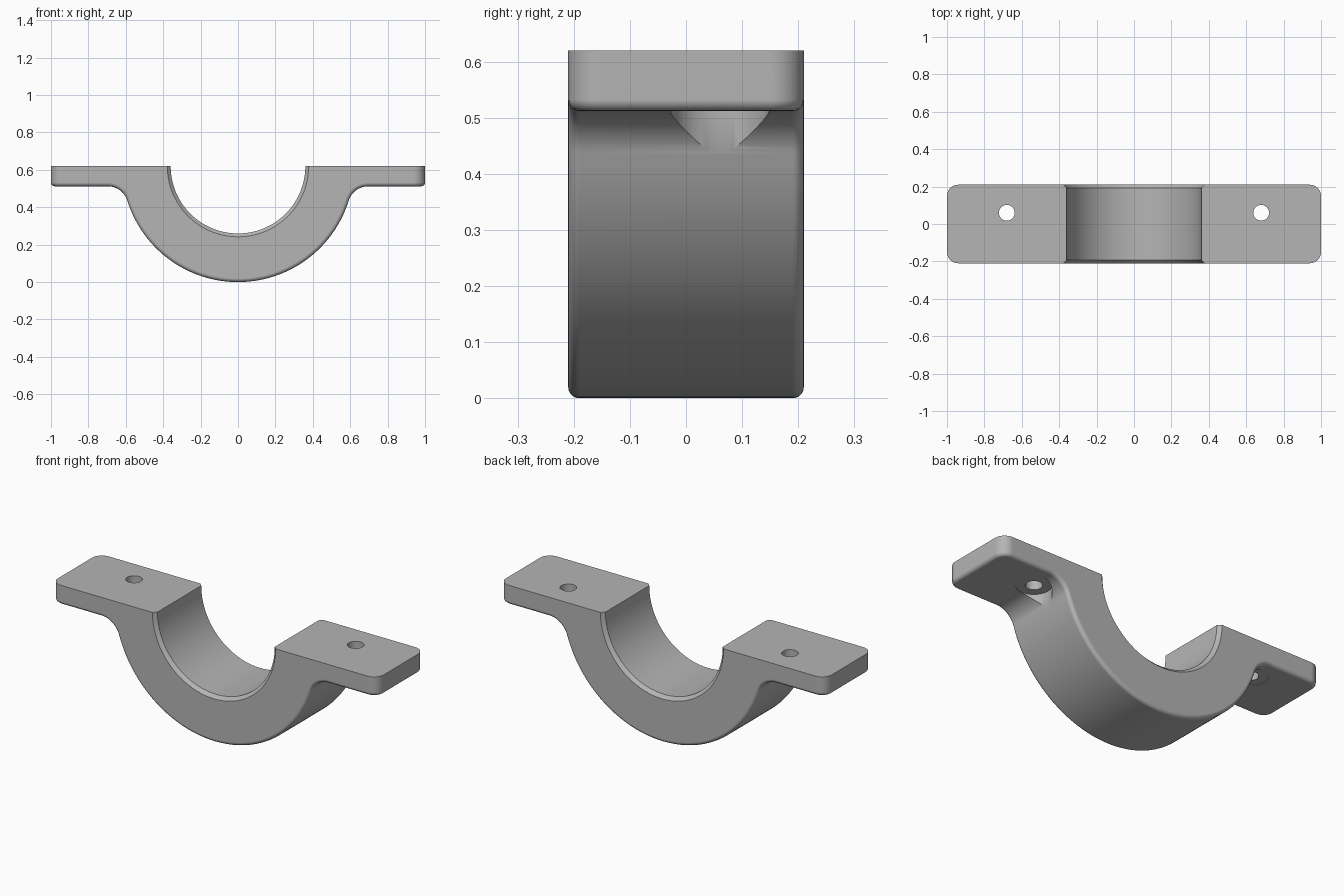
import bpy, bmesh
from math import pi, sin, cos, sqrt, atan2

if "Cube" in bpy.data.objects:
    bpy.data.objects.remove(bpy.data.objects["Cube"])

TOP, HALF_W = 0.62, 0.21          # split plane height, half width
OUTER, BORE = 0.62, 0.36          # saddle radii around (0, TOP)
UNDER, FILLET = 0.512, 0.11       # flange underside, blend radius
BOLT_X, BOLT_Y = 0.68, 0.06

metal = bpy.data.materials.new("grey metal")
metal.use_nodes = True
grey = (0.46, 0.46, 0.46, 1)
metal.diffuse_color = grey
metal.node_tree.nodes["Principled BSDF"].inputs["Base Color"].default_value = grey


def make_object(name, bm):
    bmesh.ops.recalc_face_normals(bm, faces=bm.faces)
    mesh = bpy.data.meshes.new(name)
    bm.to_mesh(mesh)
    bm.free()
    mesh.materials.append(metal)
    obj = bpy.data.objects.new(name, mesh)
    bpy.context.collection.objects.link(obj)
    return obj


def arc(cx, cz, r, start, end, steps):
    angles = [start + (end - start) * i / steps for i in range(steps + 1)]
    return [(cx + r * cos(a), cz + r * sin(a)) for a in angles]


def lathe(name, profile, axis, place, segments=96):
    """Closed turned solid from (radius, height) pairs along y or z."""
    bm = bmesh.new()
    rings = []
    for r, h in profile:
        ring = []
        for i in range(segments):
            a = 2 * pi * i / segments
            u, v = r * cos(a), r * sin(a)
            offset = (u, h, v) if axis == "y" else (u, v, h)
            ring.append(bm.verts.new([p + o for p, o in zip(place, offset)]))
        rings.append(ring)
    for low, high in zip(rings, rings[1:]):
        for i in range(segments):
            j = (i + 1) % segments
            bm.faces.new((low[i], low[j], high[j], high[i]))
    bm.faces.new(rings[0])
    bm.faces.new(rings[-1])
    return make_object(name, bm)


# Saddle and flanges: half outline mirrored, then extruded through the width
fz = UNDER - FILLET
fx = sqrt((OUTER + FILLET) ** 2 - (TOP - fz) ** 2)
tangent = atan2(fz - TOP, fx)
half = arc(0, TOP, OUTER, -pi / 2, tangent, 36)
half += arc(fx, fz, FILLET, tangent + pi, pi / 2, 14)[1:]
half += [(1, UNDER), (1, TOP)]
outline = half + [(-x, z) for x, z in reversed(half[1:])]

bm = bmesh.new()
front = bm.faces.new([bm.verts.new((x, -HALF_W, z)) for x, z in outline])
extruded = bmesh.ops.extrude_face_region(bm, geom=[front])
back = [g for g in extruded["geom"] if isinstance(g, bmesh.types.BMVert)]
bmesh.ops.translate(bm, verts=back, vec=(0, 2 * HALF_W, 0))
bmesh.ops.recalc_face_normals(bm, faces=bm.faces)

# Rounded flange corners
corners = [e for e in bm.edges if all(abs(v.co.x) > 0.999 for v in e.verts)
           and abs(e.verts[0].co.z - e.verts[1].co.z) > 0.05]
bmesh.ops.bevel(bm, geom=corners, offset=0.06, segments=8, profile=0.5, affect="EDGES")
bm.normal_update()


# Softened lower rim, where the walls meet the underside
def is_rim(edge):
    nz = sorted(f.normal.z for f in edge.link_faces)
    return len(nz) == 2 and nz[0] < -0.1 and abs(nz[1]) < 0.05


rim = [e for e in bm.edges if is_rim(e)]
bmesh.ops.bevel(bm, geom=rim, offset=0.02, segments=5, profile=0.5, affect="EDGES")
body = make_object("bearing_cap", bm)

# Cutters: chamfered bore, bolt holes and spot faces
flare = BORE + 0.018
edge = HALF_W + 0.01
wide = flare + 0.01
cutters = [lathe("bore_cutter", [(wide, -edge), (BORE, 0.018 - HALF_W),
                                 (BORE, HALF_W - 0.018), (wide, edge)],
                 "y", (0, 0, TOP), 128)]
for side, s in (("left", 1), ("right", -1)):
    place = (s * BOLT_X, BOLT_Y, 0)
    cutters.append(lathe(side + "_spot_face_cutter",
                         [(0.088, 0.2), (0.088, UNDER + 0.002)], "z", place, 64))
    cutters.append(lathe(side + "_bolt_hole_cutter",
                         [(0.042, 0.3), (0.042, 0.8)], "z", place, 48))

bpy.ops.object.select_all(action="DESELECT")
body.select_set(True)
bpy.context.view_layer.objects.active = body
for cutter in cutters:
    cutter.hide_render = True
    cut = body.modifiers.new(cutter.name, "BOOLEAN")
    cut.operation, cut.solver, cut.object = "DIFFERENCE", "EXACT", cutter
    bpy.ops.object.modifier_apply(modifier=cut.name)
    bpy.data.objects.remove(cutter)

# Smooth curves, crisp machined edges
bpy.ops.object.shade_smooth_by_angle(angle=pi / 6)
weighted = body.modifiers.new("even_shading", "WEIGHTED_NORMAL")
weighted.keep_sharp = True
